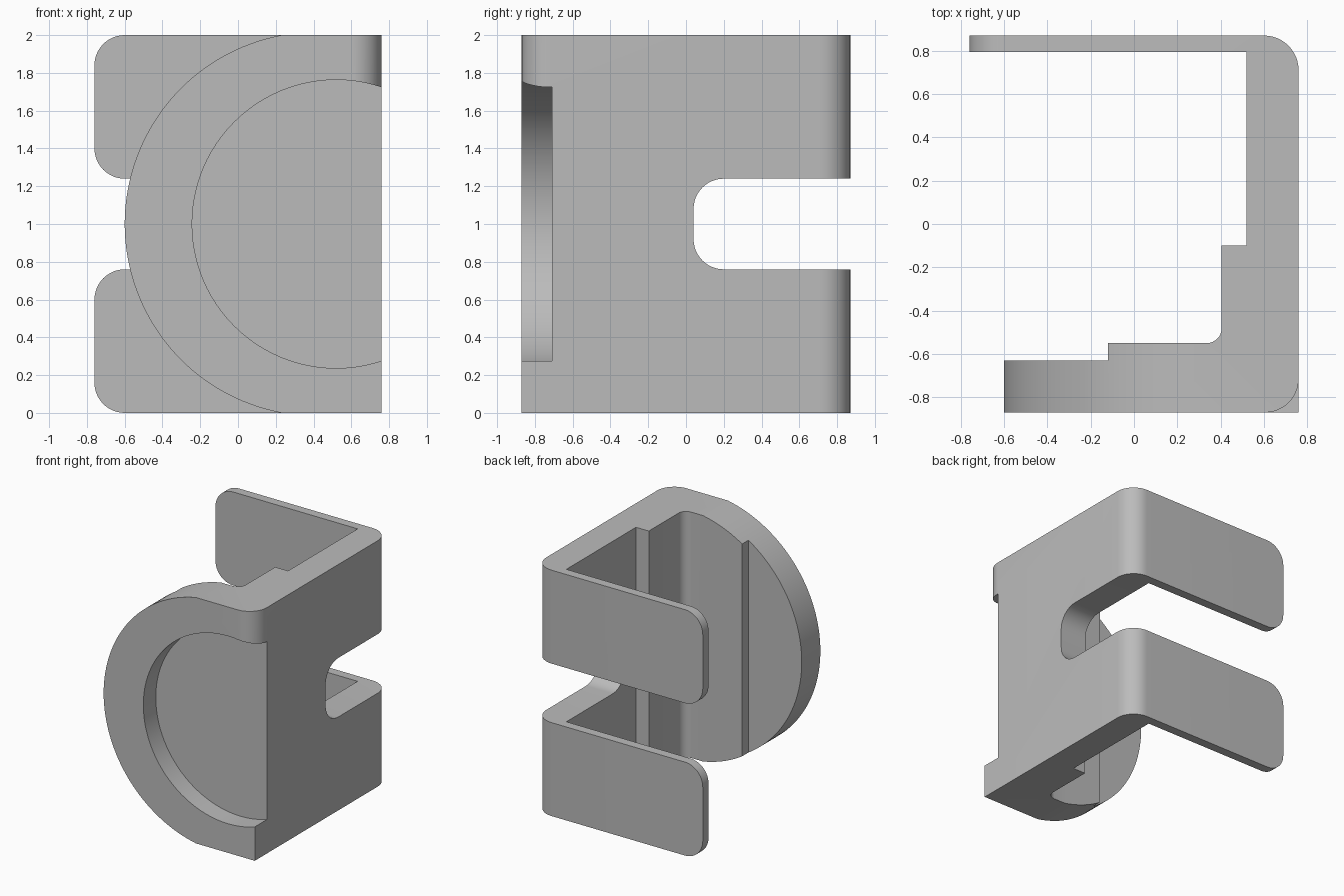
import bpy
import bmesh
from math import cos, sin, radians, sqrt, degrees, atan2
from mathutils import Vector

if "Cube" in bpy.data.objects:
    bpy.data.objects.remove(bpy.data.objects["Cube"], do_unlink=True)

grey = bpy.data.materials.new("plain grey")
grey.use_nodes = True
grey.diffuse_color = (0.5, 0.5, 0.5, 1)
grey.node_tree.nodes["Principled BSDF"].inputs["Base Color"].default_value = (0.5, 0.5, 0.5, 1)


def arc(cx, cy, r, start, end, steps=12):
    angles = [radians(start + (end - start) * i / steps) for i in range(steps + 1)]
    return [(cx + r * cos(a), cy + r * sin(a)) for a in angles]


def prism(name, outline, axis, low, high):
    """Extrude a flat outline along x, y or z."""
    place = {"x": lambda a, b, d: (d, a, b),
             "y": lambda a, b, d: (a, d, b),
             "z": lambda a, b, d: (a, b, d)}[axis]
    bm = bmesh.new()
    base = bm.faces.new([bm.verts.new(place(a, b, low)) for a, b in outline])
    top = bmesh.ops.extrude_face_region(bm, geom=[base])
    verts = [g for g in top["geom"] if isinstance(g, bmesh.types.BMVert)]
    bmesh.ops.translate(bm, vec=Vector(place(0, 0, high - low)), verts=verts)
    bmesh.ops.recalc_face_normals(bm, faces=bm.faces)
    mesh = bpy.data.meshes.new(name)
    bm.to_mesh(mesh)
    bm.free()
    obj = bpy.data.objects.new(name, mesh)
    bpy.context.collection.objects.link(obj)
    mesh.materials.append(grey)
    return obj


W, D, R = 0.76, 0.87, 0.16

# Bracket body: plan outline raised to full height, left ends left long for trimming
plan = [(-0.68, -D), (W, -D)]
plan += arc(W - R, D - R, R, 0, 90)
plan += [(-0.85, D), (-0.85, 0.795), (0.52, 0.795), (0.52, -0.1), (0.405, -0.1)]
plan += arc(0.335, -0.48, 0.07, 0, -90, 8)
plan += [(-0.12, -0.55), (-0.12, -0.63), (-0.68, -0.63)]
body = prism("bracket_body", plan, "z", 0, 2)

# Round outline of the front plate
rim_r, rim_x = 1.017, 0.417
half = degrees(atan2(1, sqrt(rim_r ** 2 - 1)))
rim = arc(rim_x, 1, rim_r, 180 + half, 180 - half, 64)
rim = [(-1, -0.1), (rim[0][0], -0.1)] + rim + [(rim[-1][0], 2.1), (-1, 2.1)]

# Rounded ends of the two back tabs
ends = [(-1, -0.1), (R - W, -0.1)]
for low, high in ((0, 0.76), (1.24, 2)):
    ends += arc(R - W, low + R, R, 270, 180)
    ends += arc(R - W, high - R, R, 180, 90)
ends += [(R - W, 2.1), (-1, 2.1)]

# Slot between the tabs, running into the side wall
slot = [(1, 0.76)] + [(1, 1.24)] + arc(0.04 + R, 1.24 - R, R, 90, 180)
slot += arc(0.04 + R, 0.76 + R, R, 180, 270)

# Rounded upper front corner
r = 0.155
corner = arc(W - r, r - D, r, 0, -90) + [(W - r, -1), (1, -1), (1, r - D)]

# Circular recess in the front plate
recess = arc(0.52, 1, 0.763, 0, 360, 96)[:-1]

cutters = [
    prism("rim_cutter", rim, "y", -1, -0.3),
    prism("tab_end_cutter", ends, "y", 0.6, 1),
    prism("slot_cutter", slot, "x", -1, 1),
    prism("corner_cutter", corner, "z", 1, 2.1),
    prism("recess_cutter", recess, "y", -1.1, -0.71),
]
for cutter in cutters:
    cut = body.modifiers.new(cutter.name, "BOOLEAN")
    cut.operation = "DIFFERENCE"
    cut.solver = "EXACT"
    cut.object = cutter

# Apply the cuts and shade the rounded faces smooth
bpy.ops.object.select_all(action="DESELECT")
bpy.context.view_layer.objects.active = body
body.select_set(True)
for cutter in cutters:
    bpy.ops.object.modifier_apply(modifier=cutter.name)
    bpy.data.objects.remove(cutter, do_unlink=True)
bpy.ops.object.shade_smooth_by_angle(angle=radians(30))
